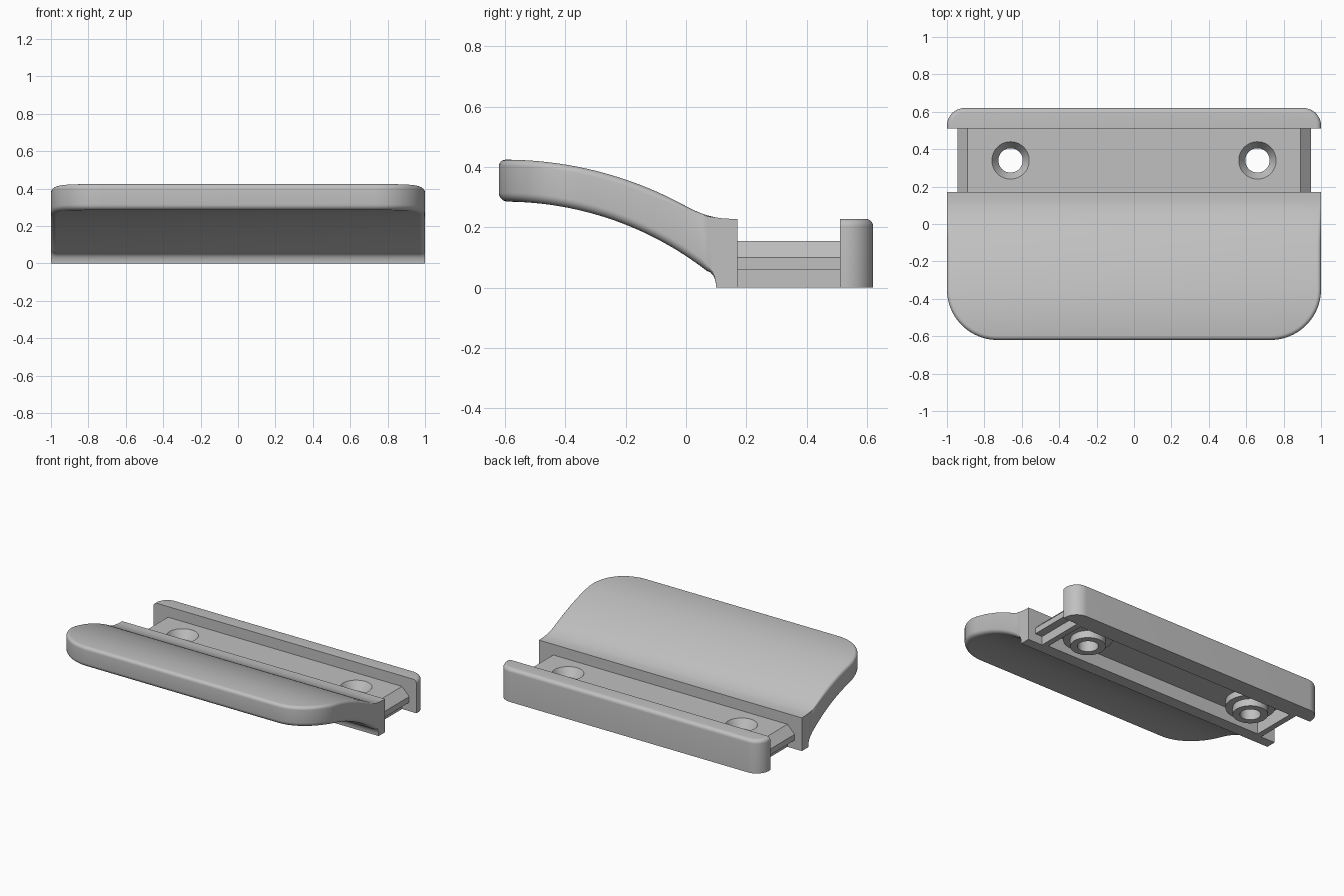
import bpy, bmesh, math

cube = bpy.data.objects.get("Cube")
if cube:
    bpy.data.objects.remove(cube, do_unlink=True)

grey = bpy.data.materials.new("light_grey")
grey.use_nodes = True
COLOR = (0.53, 0.53, 0.53, 1)
grey.diffuse_color = COLOR
grey.node_tree.nodes["Principled BSDF"].inputs["Base Color"].default_value = COLOR


def finish(name, bm, angle=32):
    bmesh.ops.remove_doubles(bm, verts=bm.verts, dist=1e-5)
    bmesh.ops.recalc_face_normals(bm, faces=bm.faces)
    mesh = bpy.data.meshes.new(name)
    bm.to_mesh(mesh)
    bm.free()
    mesh.materials.append(grey)
    obj = bpy.data.objects.new(name, mesh)
    bpy.context.collection.objects.link(obj)
    bpy.ops.object.select_all(action='DESELECT')
    obj.select_set(True)
    bpy.context.view_layer.objects.active = obj
    bpy.ops.object.shade_smooth_by_angle(angle=math.radians(angle))
    return obj


def rounded_slab(name, stations, y_far, radius, top, bottom, r_top, r_bot):
    """Slab with two rounded plan corners at y_far and filleted rims."""
    sign = 1 if y_far > stations[0] else -1
    steps, rim = 20, 6

    def half_path(inset):
        pts = [(1 - inset, y) for y in stations]
        for i in range(steps + 1):
            a = i / steps * math.pi / 2
            r = radius - inset
            pts.append((1 - radius + r * math.cos(a),
                        y_far - sign * radius + sign * r * math.sin(a)))
        return pts

    bm = bmesh.new()

    def ring(r, i, surface, direction):
        a = i / rim * math.pi / 2
        inset = r(None) * (1 - math.cos(a))
        loop = []
        for x, y in half_path(inset):
            z = surface(y) + direction * r(y) * (1 - math.sin(a))
            loop.append((x, y, z))
        right = [bm.verts.new(p) for p in loop]
        left = [bm.verts.new((-x, y, z)) for x, y, z in loop]
        return right + left[::-1]

    rings = [ring(r_bot, i, bottom, 1) for i in range(rim, -1, -1)]
    rings += [ring(r_top, i, top, -1) for i in range(rim + 1)]
    for a, b in zip(rings, rings[1:]):
        for i in range(len(a) - 1):
            bm.faces.new((a[i], a[i + 1], b[i + 1], b[i]))
    # top and bottom skins run straight across from side to side
    for loop in (rings[0], rings[-1]):
        n = len(loop)
        for i in range(n // 2 - 1):
            bm.faces.new((loop[i], loop[i + 1], loop[n - 2 - i], loop[n - 1 - i]))
    # flat face at the open end
    bm.faces.new([r[0] for r in rings] + [r[-1] for r in reversed(rings)])
    bmesh.ops.dissolve_degenerate(bm, dist=1e-5, edges=bm.edges)
    return finish(name, bm)


# Curved grip with its front wall
def arc_drop(y, radius):
    d = y + 0.6
    return radius - math.sqrt(radius * radius - d * d)


def grip_top(y):
    if y > 0:
        return 0.228 + 1.87 * max(0.15 - y, 0) ** 2
    return 0.424 - arc_drop(y, 1.246)


def grip_bottom(y):
    if y >= 0.1:
        return 0
    z = 0.285 - arc_drop(min(y, 0.07), 1.09)
    if y > 0.07:
        z *= math.sqrt(1 - ((y - 0.07) / 0.03) ** 2)
    return z


def fade(y, start, end):
    return 1 if y is None else min(max((start - y) / (start - end), 0), 1)


stations = [0.17, 0.15, 0.12, 0.1, 0.0995, 0.098, 0.095, 0.09, 0.08, 0.07]
stations += [0.05 - 0.02 * i for i in range(20)]
rounded_slab("curved_grip", stations, -0.62, 0.27, grip_top, grip_bottom,
             lambda y: 0.022 * fade(y, 0.1, -0.1),
             lambda y: 0.03 * fade(y, 0.1, 0.06))

# Back wall
rounded_slab("back_wall", [0.51, 0.52], 0.62, 0.095,
             lambda y: 0.228, lambda y: 0, lambda y: 0.025, lambda y: 0)


# Bridge plate with stepped, sloping ends
def box(name, x, y0, y1, z0, z1):
    bm = bmesh.new()
    bmesh.ops.create_cube(bm, size=1)
    for v in bm.verts:
        v.co = (v.co.x * 2 * x, y1 if v.co.y > 0 else y0, z1 if v.co.z > 0 else z0)
    return finish(name, bm)


def cut(target, cutter):
    cutter.hide_render = True
    mod = target.modifiers.new("cut", 'BOOLEAN')
    mod.operation = 'DIFFERENCE'
    mod.solver = 'EXACT'
    mod.object = cutter
    bpy.context.view_layer.objects.active = target
    bpy.ops.object.modifier_apply(modifier=mod.name)
    bpy.data.objects.remove(cutter, do_unlink=True)


end = [(0.89, 0), (0.89, 0.06), (0.945, 0.06), (0.945, 0.1), (0.89, 0.155)]
bm = bmesh.new()
outline = end + [(-x, z) for x, z in reversed(end)]
face = bm.faces.new([bm.verts.new((x, 0.168, z)) for x, z in outline])
moved = bmesh.ops.extrude_face_region(bm, geom=[face])["geom"]
bmesh.ops.translate(bm, vec=(0, 0.344, 0),
                    verts=[g for g in moved if isinstance(g, bmesh.types.BMVert)])
plate = finish("bridge_plate", bm)
cut(plate, box("pocket_cutter", 0.85, 0.185, 0.495, -0.1, 0.095))

# Countersunk screw bosses
SEGMENTS = 48
boss_profile = [(0.1, 0.155), (0.065, 0.1), (0.065, 0), (0.11, 0), (0.11, 0.05),
                (0.155, 0.05), (0.155, 0.097), (0.1, 0.097)]
for side, label in ((1, "left"), (-1, "right")):
    bm = bmesh.new()
    bmesh.ops.create_cone(bm, cap_ends=True, segments=SEGMENTS, radius1=0.1,
                          radius2=0.1, depth=0.4)
    bmesh.ops.translate(bm, vec=(side * 0.66, 0.34, 0.1), verts=bm.verts)
    cut(plate, finish("hole_cutter", bm))

    bm = bmesh.new()
    loops = []
    for r, z in boss_profile:
        loops.append([bm.verts.new((side * 0.66 + r * math.cos(math.tau * i / SEGMENTS),
                                    0.34 + r * math.sin(math.tau * i / SEGMENTS), z))
                      for i in range(SEGMENTS)])
    for a, b in zip(loops, loops[1:] + loops[:1]):
        for i in range(SEGMENTS):
            j = (i + 1) % SEGMENTS
            bm.faces.new((a[i], a[j], b[j], b[i]))
    finish(label + "_screw_boss", bm, 30)
